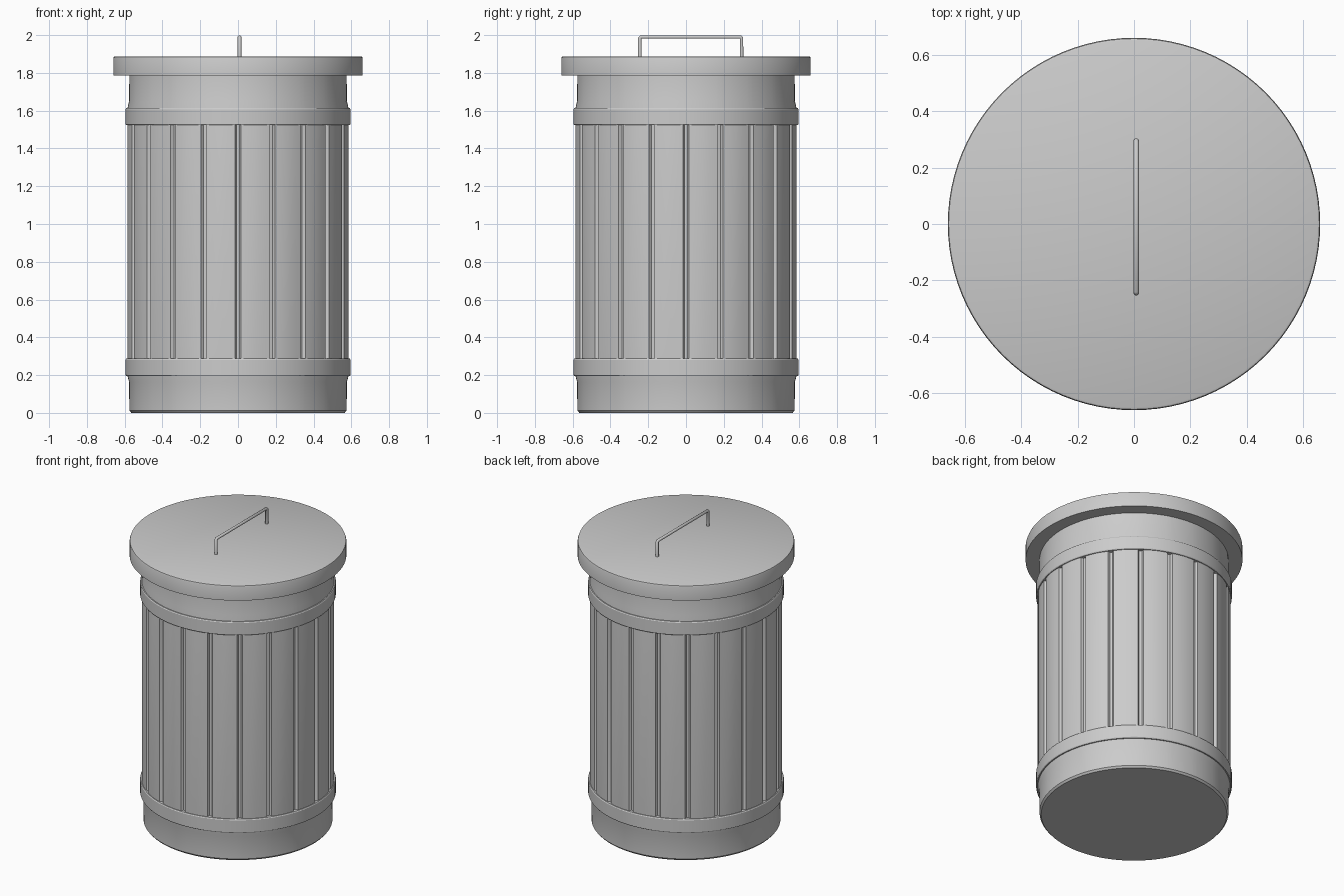
import bpy, bmesh
from math import sin, cos, pi, radians

if "Cube" in bpy.data.objects:
    bpy.data.objects.remove(bpy.data.objects["Cube"])


def finish(name, bm, angle=30):
    bmesh.ops.recalc_face_normals(bm, faces=bm.faces)
    me = bpy.data.meshes.new(name)
    bm.to_mesh(me)
    bm.free()
    ob = bpy.data.objects.new(name, me)
    bpy.context.collection.objects.link(ob)
    bpy.ops.object.select_all(action='DESELECT')
    ob.select_set(True)
    bpy.context.view_layer.objects.active = ob
    bpy.ops.object.shade_smooth_by_angle(angle=radians(angle))
    return ob


def lathe(name, profile, angles=None, offsets=None, closed=False, angle=30):
    """Spin (radius, z, flute amount) points; offsets push the fluted rings inward."""
    angles = angles or [2 * pi * i / 96 for i in range(96)]
    offsets = offsets or [0] * len(angles)
    bm = bmesh.new()
    rings = [[bm.verts.new(((r + f * o) * cos(a), (r + f * o) * sin(a), z))
              for a, o in zip(angles, offsets)] for r, z, f in profile]
    pairs = list(zip(rings, rings[1:]))
    if closed:
        pairs.append((rings[-1], rings[0]))
    else:
        bm.faces.new(rings[0])
        bm.faces.new(rings[-1])
    n = len(angles)
    for lo, hi in pairs:
        for i in range(n):
            j = (i + 1) % n
            bm.faces.new((lo[i], lo[j], hi[j], hi[i]))
    return finish(name, bm, angle)


# Body: plain base and neck, twenty narrow grooves between the bands
FLUTES = 20
angles, offsets = [], []
groove = [(-0.027, 0), (-0.014, -0.018), (0.014, -0.018), (0.027, 0),
          (0.085, 0.002), (0.157, 0.003), (0.229, 0.002)]
for k in range(FLUTES):
    for da, off in groove:
        angles.append(2 * pi * k / FLUTES - pi / 2 + da)
        offsets.append(off)
lathe("can_body", [(0.565, 0, 0), (0.575, 0.012, 0), (0.577, 0.165, 0),
                   (0.585, 0.195, 0), (0.585, 0.25, 0), (0.585, 0.28, 1),
                   (0.585, 1.53, 1), (0.585, 1.56, 0), (0.585, 1.615, 0),
                   (0.577, 1.65, 0), (0.575, 1.80, 0)], angles, offsets)

# Two hoops around the body
for name, z0, z1 in (("lower_band", 0.195, 0.287), ("upper_band", 1.523, 1.613)):
    lathe(name, [(0.56, z0, 0), (0.592, z0, 0), (0.596, z0 + 0.006, 0),
                 (0.596, z1 - 0.006, 0), (0.592, z1, 0), (0.56, z1, 0)], closed=True)

# Lid
lathe("lid", [(0.66, 1.787, 0), (0.66, 1.877, 0), (0.657, 1.885, 0), (0.65, 1.888, 0)])

# Lid handle: bent rod
curve = bpy.data.curves.new("lid_handle", 'CURVE')
curve.dimensions = '3D'
curve.bevel_depth = 0.01
curve.bevel_resolution = 3
curve.use_fill_caps = True
path = [(-0.244, 1.87), (-0.244, 1.984), (-0.238, 1.99),
        (0.288, 1.99), (0.294, 1.984), (0.294, 1.87)]
spline = curve.splines.new('POLY')
spline.points.add(len(path) - 1)
for p, (y, z) in zip(spline.points, path):
    p.co = (0.008, y, z, 1)
handle = bpy.data.objects.new("lid_handle", curve)
bpy.context.collection.objects.link(handle)
